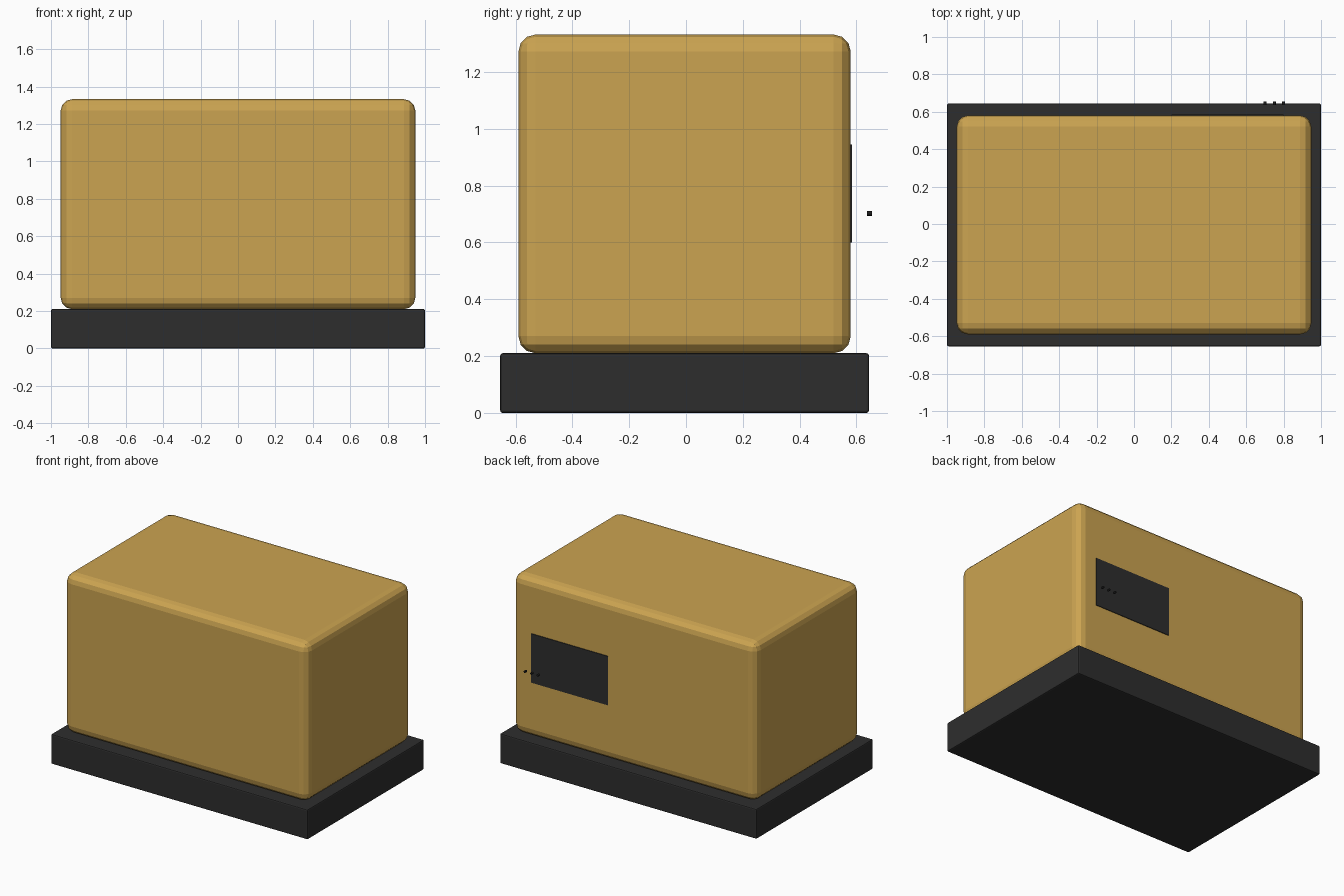
import bpy, math

if "Cube" in bpy.data.objects:
    bpy.data.objects.remove(bpy.data.objects["Cube"])


def material(name, rgb):
    m = bpy.data.materials.new(name)
    m.diffuse_color = (*rgb, 1)
    m.use_nodes = True
    m.node_tree.nodes["Principled BSDF"].inputs["Base Color"].default_value = m.diffuse_color
    return m


OCHRE = material("ochre", (0.60, 0.37, 0.082))
CHARCOAL = material("charcoal", (0.027, 0.027, 0.027))
BLACK = material("black", (0.012, 0.012, 0.012))


def box(name, lo, hi, mat, bevel=0, segments=1):
    bpy.ops.mesh.primitive_cube_add(size=1, location=[(a + b) / 2 for a, b in zip(lo, hi)])
    ob = bpy.context.object
    ob.name = name
    ob.scale = [b - a for a, b in zip(lo, hi)]
    bpy.ops.object.transform_apply(location=False, rotation=False, scale=True)
    ob.data.materials.append(mat)
    if bevel:
        mod = ob.modifiers.new("rounded_edges", 'BEVEL')
        mod.width = bevel
        mod.segments = segments
    return ob


# Plinth and rounded housing
box("base", (-1, -0.654, 0), (1, 0.644, 0.21), CHARCOAL, 0.008, 2)
box("housing", (-0.948, -0.59, 0.21), (0.948, 0.58, 1.332), OCHRE, 0.06, 3)

# Rear connection plate
box("rear_panel", (0.2, 0.577, 0.6), (0.8, 0.585, 0.945), CHARCOAL)

# Small pins standing off the rear panel
for i in range(3):
    bpy.ops.mesh.primitive_cylinder_add(vertices=16, radius=0.008, depth=0.017,
                                        location=(0.70 + 0.05 * i, 0.6455, 0.702),
                                        rotation=(math.pi / 2, 0, 0))
    pin = bpy.context.object
    pin.name = f"rear_pin_{i + 1}"
    pin.data.materials.append(BLACK)
    bpy.ops.object.shade_smooth_by_angle()
